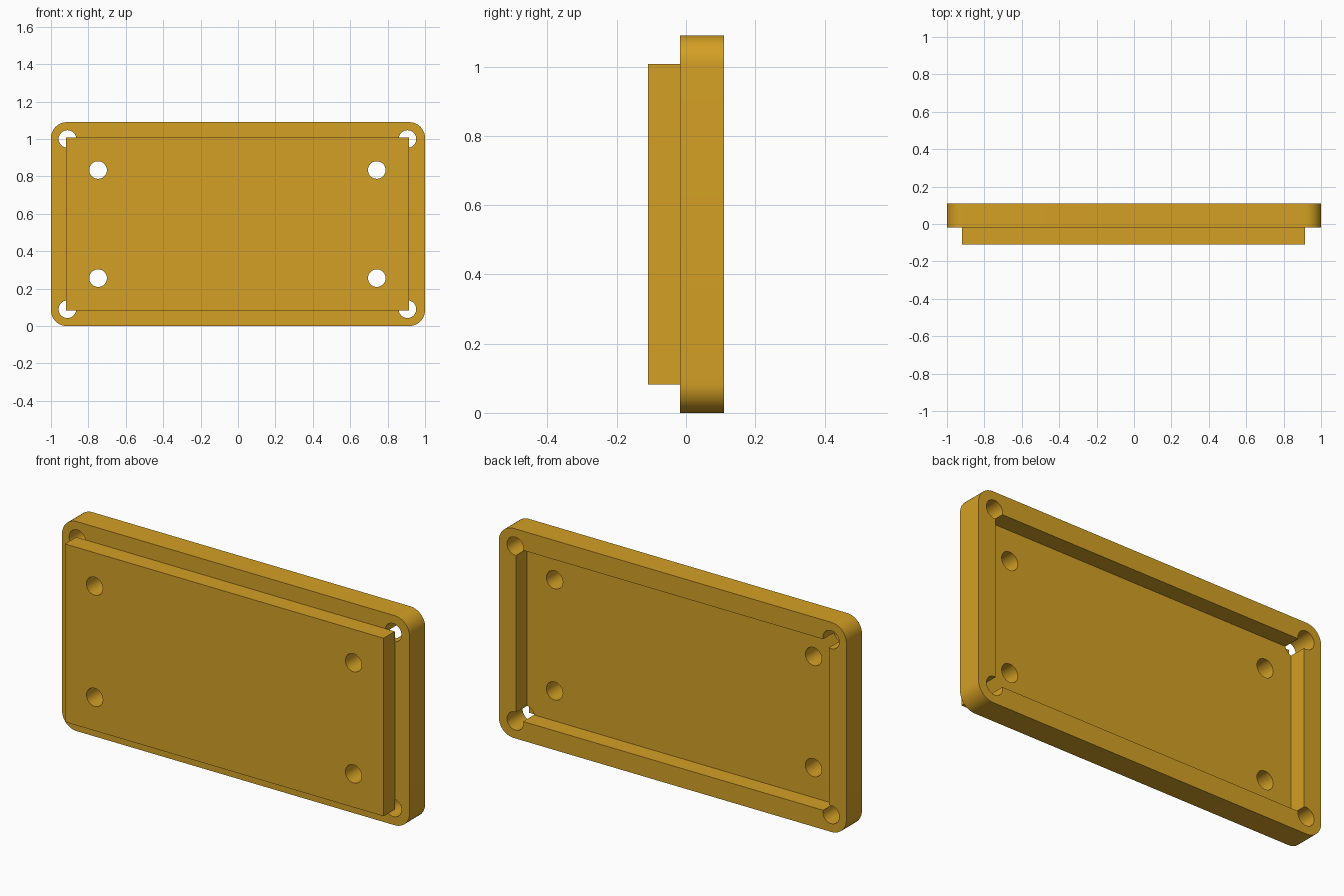
import bpy, bmesh, math

if "Cube" in bpy.data.objects:
    bpy.data.objects.remove(bpy.data.objects["Cube"])

gold = bpy.data.materials.new("golden yellow")
gold.diffuse_color = (0.658, 0.352, 0.0185, 1)
gold.use_nodes = True
gold.node_tree.nodes["Principled BSDF"].inputs["Base Color"].default_value = gold.diffuse_color

MID_Z = 0.545


def prism(name, outline, y0, y1):
    """Extrude an (x, z) outline from y0 back to y1."""
    bm = bmesh.new()
    face = bm.faces.new([bm.verts.new((x, y0, z)) for x, z in outline])
    ext = bmesh.ops.extrude_face_region(bm, geom=[face])
    verts = [v for v in ext["geom"] if isinstance(v, bmesh.types.BMVert)]
    bmesh.ops.translate(bm, verts=verts, vec=(0, y1 - y0, 0))
    bmesh.ops.recalc_face_normals(bm, faces=bm.faces)
    mesh = bpy.data.meshes.new(name)
    bm.to_mesh(mesh)
    bm.free()
    obj = bpy.data.objects.new(name, mesh)
    bpy.context.collection.objects.link(obj)
    return obj


def rectangle(cx, half_x, half_z):
    return [(cx + sx * half_x, MID_Z + sz * half_z)
            for sx, sz in ((-1, -1), (1, -1), (1, 1), (-1, 1))]


def rounded_rectangle(half_x, half_z, r, steps=12):
    points = []
    for i, (sx, sz) in enumerate(((1, 1), (-1, 1), (-1, -1), (1, -1))):
        for k in range(steps + 1):
            a = math.pi / 2 * (i + k / steps)
            points.append((sx * (half_x - r) + r * math.cos(a),
                           MID_Z + sz * (half_z - r) + r * math.sin(a)))
    return points


def circle(cx, cz, r, n=40):
    return [(cx + r * math.cos(2 * math.pi * k / n),
             cz + r * math.sin(2 * math.pi * k / n)) for k in range(n)]


def combine(target, other, operation):
    """Apply a boolean and remove the helper."""
    mod = target.modifiers.new("boolean", 'BOOLEAN')
    mod.object, mod.operation, mod.solver = other, operation, 'EXACT'
    bpy.context.view_layer.objects.active = target
    bpy.ops.object.modifier_apply(modifier=mod.name)
    bpy.data.objects.remove(other)


def drill(target, half_x, half_z):
    """Four through holes placed symmetrically."""
    for sx in (-1, 1):
        for sz in (-1, 1):
            hole = circle(-0.003 + sx * half_x, MID_Z + sz * half_z, 0.047)
            combine(target, prism("hole_cutter", hole, -0.3, 0.3), 'DIFFERENCE')


# Rounded lid with a rear pocket and corner screw holes
lid = prism("enclosure_lid", rounded_rectangle(1.0, 0.545, 0.085), -0.018, 0.11)
combine(lid, prism("pocket_cutter", rectangle(0, 0.90, 0.445), 0.02, 0.3), 'DIFFERENCE')
drill(lid, 0.909, 0.455)

# Raised front panel, which partly covers the corner holes
combine(lid, prism("front_panel", rectangle(-0.002, 0.917, 0.463), -0.11, -0.018), 'UNION')

# Mounting holes through the panel
drill(lid, 0.745, 0.289)

lid.data.materials.clear()
lid.data.materials.append(gold)
bpy.ops.object.select_all(action='DESELECT')
lid.select_set(True)
bpy.context.view_layer.objects.active = lid
bpy.ops.object.shade_smooth_by_angle(angle=math.radians(30))
